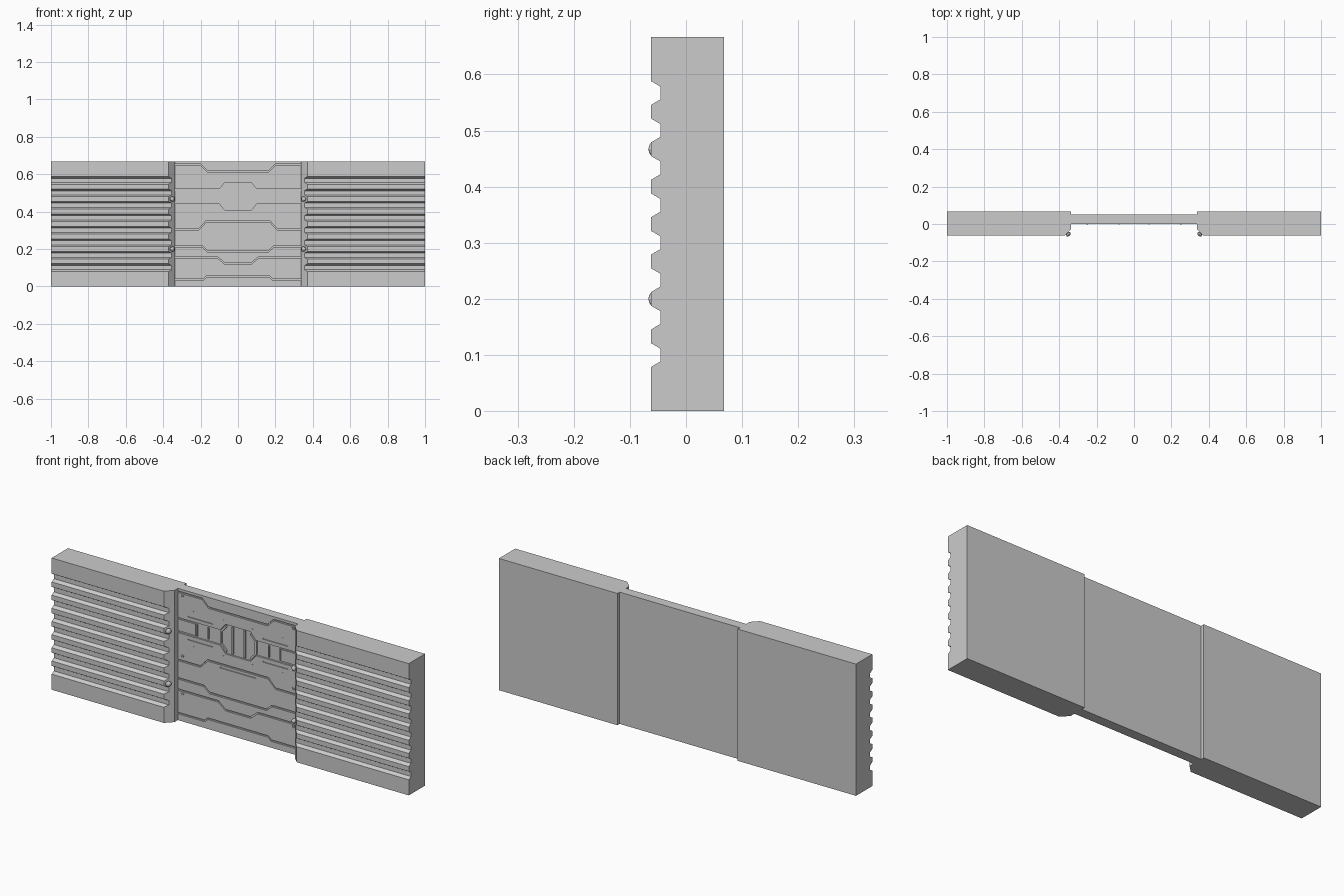
import bpy, bmesh, math
from mathutils import Vector, Matrix

if "Cube" in bpy.data.objects:
    bpy.data.objects.remove(bpy.data.objects["Cube"])

H = 0.667      # overall height
DX = 0.345     # door half width (edges sit inside the walls)
G = 0.004      # half width of the door panel grooves


def finish(bm, name):
    bmesh.ops.recalc_face_normals(bm, faces=bm.faces)
    me = bpy.data.meshes.new(name)
    bm.to_mesh(me)
    bm.free()
    ob = bpy.data.objects.new(name, me)
    bpy.context.collection.objects.link(ob)
    return ob


def prism(bm, pts, shift):
    """Extrude a closed outline of 3D points along shift."""
    f = bm.faces.new([bm.verts.new(p) for p in pts])
    r = bmesh.ops.extrude_face_region(bm, geom=[f], use_keep_orig=True)
    vs = [v for v in r["geom"] if isinstance(v, bmesh.types.BMVert)]
    bmesh.ops.translate(bm, verts=vs, vec=shift)


def plate(bm, pts, y0, y1):
    prism(bm, [(x, y0, z) for x, z in pts], (0, y1 - y0, 0))


def rect(x0, x1, z0, z1):
    return [(x0, z0), (x1, z0), (x1, z1), (x0, z1)]


# corrugated side walls, chamfered towards the door
profile = [(0.068, 0), (-0.062, 0)]
for i in range(8):
    c = 0.1 + i * 0.0667
    profile += [(-0.062, c - 0.021), (-0.045, c - 0.011),
                (-0.045, c + 0.011), (-0.062, c + 0.021)]
profile += [(-0.062, H), (0.068, H)]
for s, side in ((-1, "left"), (1, "right")):
    bm = bmesh.new()
    prism(bm, [(s, y, z) for y, z in profile], (-s * 0.663, 0, 0))
    cut = bmesh.ops.bisect_plane(bm, geom=bm.verts[:] + bm.edges[:] + bm.faces[:],
                                 plane_co=(s * 0.372, -0.062, 0),
                                 plane_no=(-s, -1, 0), clear_outer=True)
    edges = [e for e in cut["geom_cut"] if isinstance(e, bmesh.types.BMEdge)]
    bmesh.ops.contextual_create(bm, geom=edges)
    finish(bm, side + "_wall")

    # lamps on the chamfer: stem plus domed cap
    for k, z in enumerate((0.2, 0.467)):
        bm = bmesh.new()
        d = Vector((-s, -1, 0)).normalized()
        rot = d.to_track_quat('Z', 'Y').to_matrix().to_4x4()
        m = Matrix.Translation((s * 0.358, -0.048, z)) @ rot
        bmesh.ops.create_cone(bm, cap_ends=True, segments=12, radius1=0.008,
                              radius2=0.008, depth=0.016, matrix=m)
        m2 = Matrix.Translation(Vector((s * 0.358, -0.048, z)) + d * 0.01) @ rot
        bmesh.ops.create_uvsphere(bm, u_segments=12, v_segments=8, radius=0.014,
                                  matrix=m2 @ Matrix.Diagonal((1, 1, 0.7, 1)))
        finish(bm, f"{side}_lamp_{k}")

# door core slab
bm = bmesh.new()
plate(bm, rect(-DX, DX, 0, H), 0.009, 0.05)
finish(bm, "door_core")


def line(half):
    """Mirror the left half of a panel seam across x = 0."""
    return half + [(-x, z) for x, z in reversed(half)]


# panel seams from bottom to top (left halves)
floor = [(-DX, 0)]
skirt = [(-DX, 0.036), (-0.185, 0.036), (-0.17, 0.052)]
low = [(-DX, 0.155), (-0.11, 0.155), (-0.07, 0.122)]
mid = [(-DX, 0.212), (-0.19, 0.212), (-0.16, 0.185), (-0.105, 0.185)]
belt = [(-DX, 0.305), (-0.21, 0.305), (-0.17, 0.347)]
band_lo = [(-DX, 0.447), (-0.1, 0.447), (-0.07, 0.41)]
band_hi = [(-DX, 0.516), (-0.1, 0.516), (-0.07, 0.552)]
head = [(-DX, 0.65), (-0.2, 0.65), (-0.165, 0.615)]
top = [(-DX, H)]

# front panels between neighbouring seams
bm = bmesh.new()
pairs = [(floor, skirt), (skirt, low), (low, mid), (mid, belt),
         (belt, band_lo), (band_hi, head), (head, top)]
for a, b in pairs:
    ga = 0 if a is floor else G
    gb = 0 if b is top else G
    pts = [(x, z + ga) for x, z in line(a)]
    pts += [(x, z - gb) for x, z in reversed(line(b))]
    plate(bm, pts, 0, 0.012)
panels = finish(bm, "door_panels")

# shallow slots cut into the panels
bm = bmesh.new()
for s in (-1, 1):
    for z in (0.54, 0.424):
        a, b = sorted((s * 0.28, s * 0.14))
        plate(bm, rect(a, b, z - 0.003, z + 0.003), -0.01, 0.005)
    for z in (0.636, 0.332, 0.14):
        for x in (0.318, 0.308):
            plate(bm, [(s * x, z - 0.006), (s * x + 0.003, z - 0.006),
                       (s * x + 0.003 - s * 0.005, z + 0.006),
                       (s * x - s * 0.005, z + 0.006)], -0.01, 0.004)
plate(bm, rect(-0.1, 0.1, 0.327, 0.333), -0.01, 0.005)
cutter = finish(bm, "slot_cutter")
cutter.hide_render = True
mod = panels.modifiers.new("slots", 'BOOLEAN')
mod.operation, mod.solver, mod.object = 'DIFFERENCE', 'EXACT', cutter
bpy.context.view_layer.objects.active = panels
bpy.ops.object.modifier_apply(modifier="slots")
bpy.data.objects.remove(cutter)

# window band: filled ends and bars between the openings
bm = bmesh.new()
for s in (-1, 1):
    for x0, x1 in ((0.24, DX), (0.167, 0.173), (0.23, 0.236)):
        a, b = sorted((s * x0, s * x1))
        plate(bm, rect(a, b, 0.452, 0.511), 0.002, 0.012)
    plate(bm, rect(s * 0.034 - 0.004, s * 0.034 + 0.004, 0.412, 0.55), 0.001, 0.012)
    # slanted frame of the central window
    outer = [(0.102, 0.449), (0.102, 0.514), (0.07, 0.55)]
    frame = [(0.07, 0.412)] + outer + [(0.065, 0.541), (0.093, 0.511),
                                       (0.093, 0.452), (0.065, 0.421)]
    plate(bm, [(s * x, z) for x, z in frame], 0.001, 0.012)
finish(bm, "window_bars")

# small rivets around the window
bm = bmesh.new()
for s in (-1, 1):
    for x, z in ((0.08, 0.572), (0.08, 0.392), (0.25, 0.572), (0.25, 0.395)):
        bmesh.ops.create_cone(bm, cap_ends=True, segments=8, radius1=0.003,
                              radius2=0.003, depth=0.003,
                              matrix=Matrix.Translation((s * x, 0, z))
                              @ Matrix.Rotation(math.pi / 2, 4, 'X'))
finish(bm, "door_rivets")
